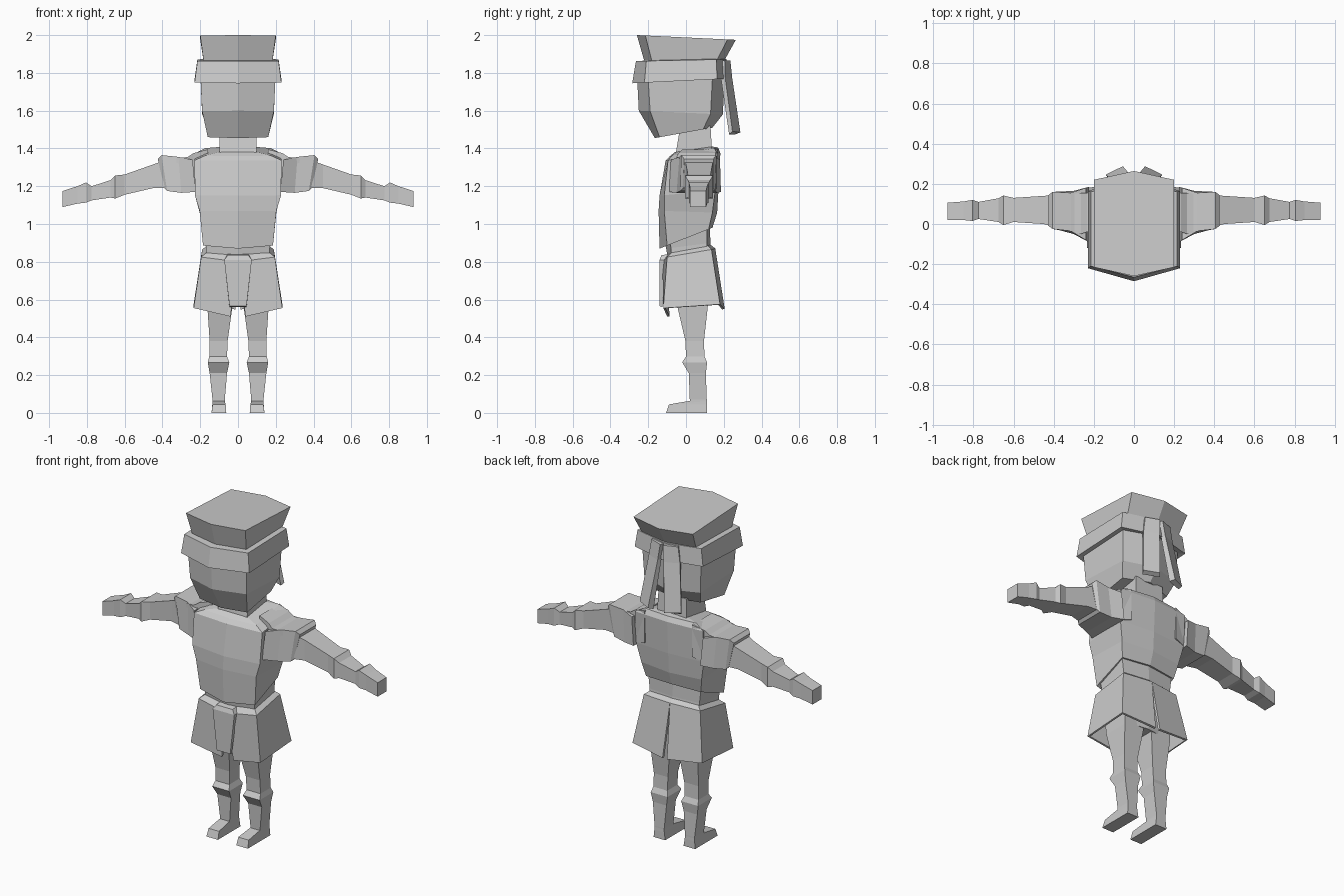
import bpy, bmesh

grey = bpy.data.materials.new("plain_grey")
grey.diffuse_color = (0.6, 0.6, 0.6, 1)


def loft(name, rings, closed=True, mirror=False, thickness=0):
    """Skin a list of equal-length point rings, with end caps when closed."""
    bm = bmesh.new()
    rows = [[bm.verts.new(p) for p in ring] for ring in rings]
    n = len(rows[0])
    for a, b in zip(rows, rows[1:]):
        for i in range(n if closed else n - 1):
            j = (i + 1) % n
            bm.faces.new((a[i], a[j], b[j], b[i]))
    if closed:
        bm.faces.new(rows[0][::-1])
        bm.faces.new(rows[-1])
    bmesh.ops.recalc_face_normals(bm, faces=bm.faces[:])
    mesh = bpy.data.meshes.new(name)
    bm.to_mesh(mesh)
    bm.free()
    mesh.materials.append(grey)
    ob = bpy.data.objects.new(name, mesh)
    bpy.context.collection.objects.link(ob)
    if thickness:
        s = ob.modifiers.new("thickness", 'SOLIDIFY')
        s.thickness, s.offset = thickness, -1
    if mirror:
        m = ob.modifiers.new("mirror", 'MIRROR')
        m.use_mirror_merge = False
    return ob


def hexring(w, yf, cf, cb, yb, zf, zb):
    """Six-sided ring: centre points front and back, corners at +-w, tilted zf to zb."""
    pts = [(0, yf), (w, cf), (w, cb), (0, yb), (-w, cb), (-w, cf)]
    return [(x, y, zf + (zb - zf) * (y - yf) / (yb - yf)) for x, y in pts]


def rect_z(x0, x1, y0, y1, z):
    return [(x0, y0, z), (x1, y0, z), (x1, y1, z), (x0, y1, z)]


def rect_x(x, y0, y1, z0, z1):
    return [(x, y0, z0), (x, y1, z0), (x, y1, z1), (x, y0, z1)]


# Head, headband and flared hat
loft("head", [hexring(*r) for r in (
    (0.160, -0.165, -0.140, 0.090, 0.140, 1.455, 1.51),
    (0.190, -0.250, -0.190, 0.130, 0.195, 1.60, 1.58),
    (0.198, -0.258, -0.200, 0.140, 0.205, 1.76, 1.78))])
loft("headband", [hexring(*r) for r in (
    (0.205, -0.265, -0.205, 0.140, 0.200, 1.75, 1.775),
    (0.230, -0.285, -0.220, 0.165, 0.225, 1.745, 1.77),
    (0.215, -0.265, -0.210, 0.160, 0.215, 1.862, 1.872),
    (0.185, -0.220, -0.175, 0.150, 0.200, 1.865, 1.875))])
loft("hat", [hexring(*r) for r in (
    (0.182, -0.220, -0.180, 0.160, 0.200, 1.86, 1.86),
    (0.200, -0.260, -0.215, 0.220, 0.264, 2.0, 1.975))])

# Two ribbon tails hanging from the back of the headband
loft("ribbon_tail", [
    [(0.00, 0.215, 1.865), (0.085, 0.185, 1.865), (0.09, 0.205, 1.865), (0.01, 0.235, 1.865)],
    [(0.015, 0.215, 1.77), (0.095, 0.185, 1.77), (0.105, 0.208, 1.77), (0.02, 0.245, 1.77)],
    [(0.035, 0.263, 1.475), (0.13, 0.228, 1.475), (0.14, 0.246, 1.49), (0.055, 0.288, 1.485)]],
    mirror=True)

# Neck and torso
loft("neck", [rect_z(-0.1, 0.1, -0.06, 0.14, 1.34),
              rect_z(-0.095, 0.095, -0.03, 0.13, 1.52)])
loft("torso", [hexring(*r) for r in (
    (0.150, -0.100, -0.075, 0.090, 0.110, 0.895, 0.985),
    (0.185, -0.140, -0.100, 0.120, 0.140, 0.870, 0.980),
    (0.203, -0.145, -0.115, 0.140, 0.165, 1.07, 1.06),
    (0.228, -0.140, -0.115, 0.155, 0.172, 1.15, 1.18),
    (0.230, -0.108, -0.095, 0.165, 0.182, 1.335, 1.375),
    (0.175, -0.085, -0.075, 0.150, 0.170, 1.36, 1.405),
    (0.100, -0.060, -0.050, 0.125, 0.140, 1.38, 1.41))])

# Waist and pelvis
loft("waist", [hexring(*r) for r in (
    (0.120, -0.060, -0.040, 0.110, 0.125, 0.58, 0.58),
    (0.165, -0.085, -0.070, 0.120, 0.140, 0.76, 0.80),
    (0.168, -0.105, -0.080, 0.110, 0.130, 0.87, 0.90),
    (0.178, -0.115, -0.085, 0.110, 0.125, 0.92, 0.99))])

# Skirt halves, open between the legs in front and slit at the back
loft("skirt_panel", [
    [(0.0, -0.10, 0.835), (0.165, -0.075, 0.85), (0.165, 0.115, 0.885), (0, 0.13, 0.89)],
    [(0.0, -0.125, 0.80), (0.195, -0.10, 0.825), (0.19, 0.135, 0.865), (0, 0.155, 0.87)],
    [(0.04, -0.10, 0.51), (0.235, -0.12, 0.555), (0.235, 0.18, 0.575), (0.015, 0.205, 0.55)]],
    closed=False, mirror=True, thickness=0.014)
loft("front_flap", [
    [(-0.045, -0.14, 0.565), (0.045, -0.14, 0.565), (0.045, -0.125, 0.56), (-0.045, -0.125, 0.56)],
    [(-0.073, -0.14, 0.81), (0.073, -0.14, 0.81), (0.073, -0.115, 0.81), (-0.073, -0.115, 0.81)],
    [(-0.055, -0.13, 0.835), (0.055, -0.13, 0.835), (0.055, -0.095, 0.84), (-0.055, -0.095, 0.84)]])

# Legs with knee cuffs, and feet
loft("leg", [rect_z(*r) for r in (
    (0.070, 0.135, 0.020, 0.110, 0.03),
    (0.070, 0.135, 0.020, 0.110, 0.07),
    (0.058, 0.150, 0.015, 0.105, 0.21),
    (0.046, 0.160, -0.020, 0.112, 0.268),
    (0.058, 0.152, 0.000, 0.098, 0.298),
    (0.055, 0.150, -0.003, 0.095, 0.38),
    (0.030, 0.162, -0.045, 0.115, 0.56),
    (0.010, 0.165, -0.060, 0.120, 0.70))], mirror=True)
loft("foot", [
    rect_z(0.062, 0.140, -0.105, 0.112, 0),
    [(0.065, -0.09, 0.045), (0.135, -0.09, 0.045), (0.136, 0.111, 0.045), (0.069, 0.111, 0.045)],
    rect_z(0.070, 0.135, 0.010, 0.110, 0.062)], mirror=True)

# Shoulder, upper arm with sleeve guard, forearm and hand
loft("arm", [rect_x(*r) for r in (
    (0.160, -0.02, 0.170, 1.20, 1.395),
    (0.235, -0.04, 0.155, 1.18, 1.375),
    (0.265, -0.05, 0.155, 1.18, 1.355),
    (0.380, -0.02, 0.145, 1.19, 1.34),
    (0.450, 0.000, 0.140, 1.19, 1.315),
    (0.600, 0.010, 0.130, 1.155, 1.262),
    (0.650, -0.005, 0.142, 1.135, 1.257),
    (0.675, 0.010, 0.128, 1.14, 1.232),
    (0.775, 0.025, 0.110, 1.125, 1.20),
    (0.805, 0.015, 0.120, 1.113, 1.22),
    (0.850, 0.020, 0.112, 1.108, 1.20),
    (0.928, 0.020, 0.106, 1.09, 1.175))], mirror=True)
loft("shoulder_guard", [
    [(0.225, -0.09, 1.17), (0.225, 0.185, 1.17), (0.24, 0.18, 1.34), (0.24, -0.08, 1.34)],
    [(0.300, -0.05, 1.165), (0.300, 0.165, 1.165), (0.315, 0.155, 1.355), (0.315, -0.035, 1.355)],
    [(0.375, -0.03, 1.175), (0.375, 0.155, 1.175), (0.405, 0.16, 1.365), (0.405, -0.025, 1.365)],
    [(0.390, -0.015, 1.19), (0.390, 0.145, 1.19), (0.425, 0.145, 1.345), (0.425, -0.01, 1.345)]],
    mirror=True)
